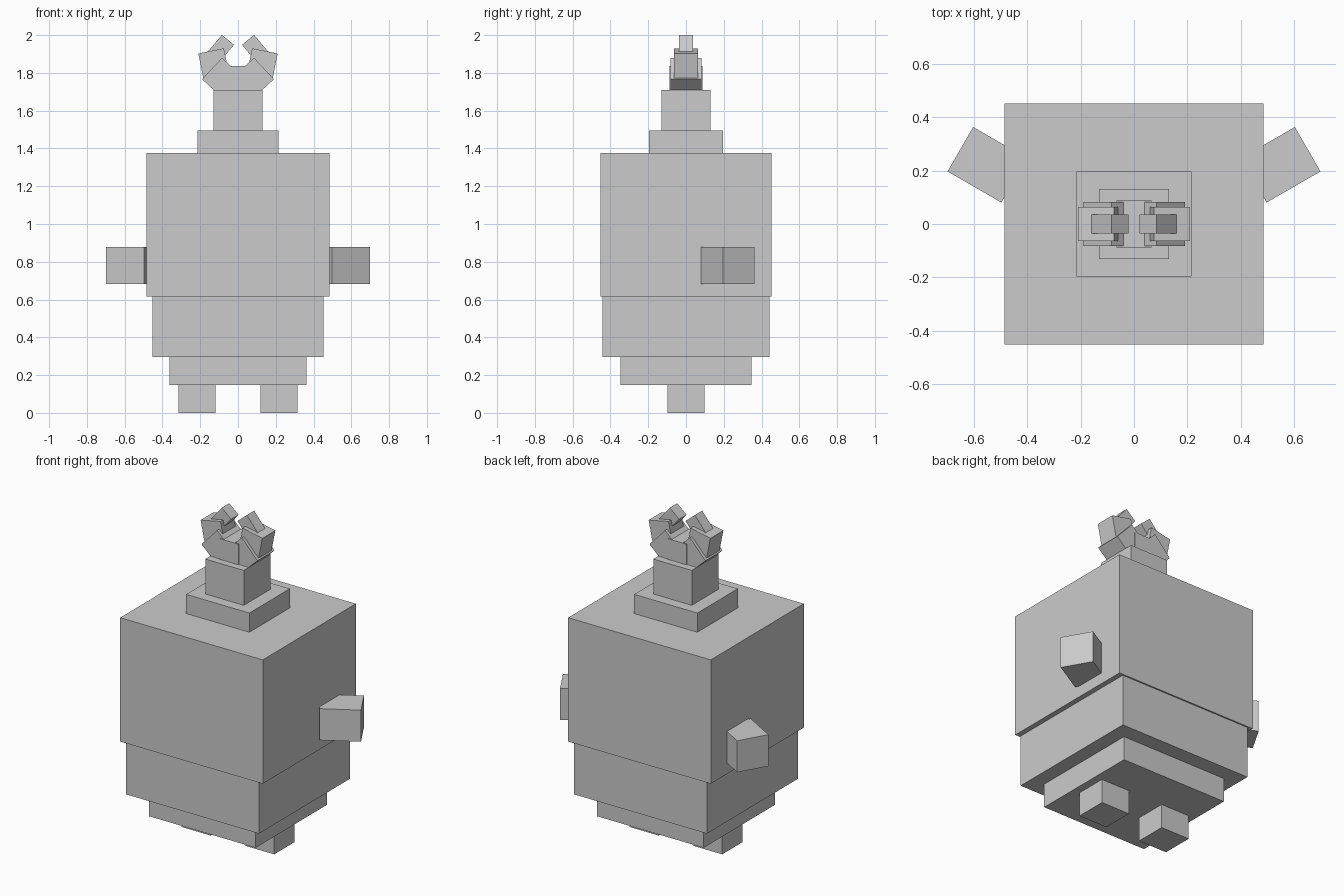
import bpy
from math import radians

old = bpy.data.objects.get("Cube")
if old:
    bpy.data.objects.remove(old, do_unlink=True)

# Single plain grey material
GREY = (0.6, 0.6, 0.6, 1.0)
grey = bpy.data.materials.new("plain_grey")
grey.use_nodes = True
grey.diffuse_color = GREY
grey.node_tree.nodes["Principled BSDF"].inputs["Base Color"].default_value = GREY


def box(name, center, size, tilt=0, turn=0):
    """Box with full size, tilted about y and turned about z, in degrees."""
    bpy.ops.mesh.primitive_cube_add(size=1, location=center)
    ob = bpy.context.object
    ob.name = name
    ob.scale = size
    ob.rotation_euler = (0, radians(tilt), radians(turn))
    ob.data.materials.append(grey)
    return ob


def tier(name, width, depth, bottom, top):
    """Centred block of the stacked trunk."""
    return box(name, (0, 0, (bottom + top) / 2), (width, depth, top - bottom))


# Stacked trunk, bottom to top
tier("hips", 0.726, 0.692, 0.148, 0.296)
tier("belly", 0.906, 0.886, 0.296, 0.615)
tier("torso", 0.97, 0.904, 0.615, 1.377)
tier("collar", 0.43, 0.392, 1.377, 1.495)
tier("neck", 0.262, 0.262, 1.495, 1.71)
tier("claw_hub", 0.13, 0.176, 1.70, 1.837)

# Paired parts
for side, s in (("left", 1), ("right", -1)):
    box(side + "_foot", (s * 0.217, 0, 0.074), (0.196, 0.196, 0.148))
    box(side + "_arm", (s * 0.55, 0.222, 0.78), (0.233, 0.192, 0.194), turn=s * 30)
    # Claw of three tilted blocks curling inward
    box(side + "_claw_base", (s * 0.090, 0, 1.779), (0.13, 0.166, 0.155), tilt=-s * 43)
    box(side + "_claw_middle", (s * 0.129, 0, 1.85), (0.138, 0.126, 0.135), tilt=s * 11.5)
    box(side + "_claw_tip", (s * 0.095, 0, 1.925), (0.083, 0.072, 0.13), tilt=-s * 40)
